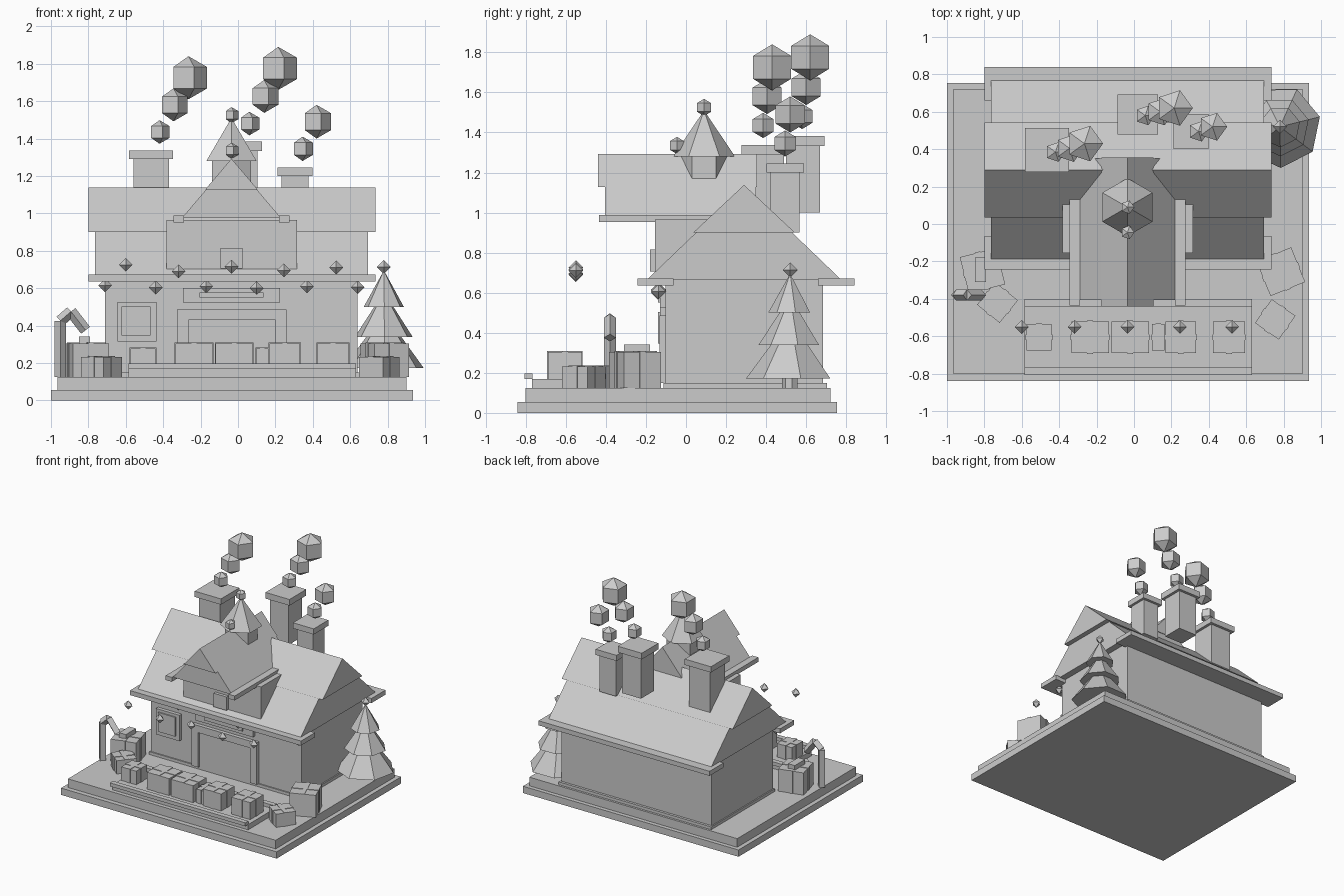
import bpy, bmesh, math
from mathutils import Vector, Matrix

if "Cube" in bpy.data.objects:
    bpy.data.objects.remove(bpy.data.objects["Cube"])

grey = bpy.data.materials.new("light_grey")
grey.diffuse_color = (0.6, 0.6, 0.6, 1)
grey.use_nodes = True
grey.node_tree.nodes["Principled BSDF"].inputs["Base Color"].default_value = grey.diffuse_color


def finish(name, bm):
    bmesh.ops.recalc_face_normals(bm, faces=bm.faces)
    me = bpy.data.meshes.new(name)
    bm.to_mesh(me)
    bm.free()
    me.materials.append(grey)
    ob = bpy.data.objects.new(name, me)
    bpy.context.collection.objects.link(ob)
    return ob


def box(name, x0, x1, y0, y1, z0, z1):
    bm = bmesh.new()
    bmesh.ops.create_cube(bm, size=1)
    bmesh.ops.scale(bm, vec=(x1 - x0, y1 - y0, z1 - z0), verts=bm.verts)
    bmesh.ops.translate(bm, vec=((x0 + x1) / 2, (y0 + y1) / 2, (z0 + z1) / 2), verts=bm.verts)
    return finish(name, bm)


def lathe(name, loc, profile, n, phase=0):
    """Low-poly turned shape from (radius, height) pairs."""
    bm = bmesh.new()
    rings = []
    for r, z in profile:
        if r == 0:
            rings.append([bm.verts.new((0, 0, z))] * n)
        else:
            rings.append([bm.verts.new((r * math.cos(phase + 2 * math.pi * i / n),
                                        r * math.sin(phase + 2 * math.pi * i / n), z)) for i in range(n)])
    for a, b in zip(rings, rings[1:]):
        for i in range(n):
            j = (i + 1) % n
            bm.faces.new(list(dict.fromkeys([a[i], a[j], b[j], b[i]])))
    for ring, r in ((rings[0], profile[0][0]), (rings[-1], profile[-1][0])):
        if r > 0:
            bm.faces.new(ring)
    ob = finish(name, bm)
    ob.location = loc
    return ob


def ball(name, loc, r, n=5):
    return lathe(name, loc, [(0, -r), (.866 * r, -r / 2), (.866 * r, r / 2), (0, r)], n)


def prism(name, pts, axis, lo, hi):
    """Extrude a profile: (y,z) along x, or (x,z) along y."""
    bm = bmesh.new()
    put = (lambda p, t: (t, p[0], p[1])) if axis == 'x' else (lambda p, t: (p[0], t, p[1]))
    a = [bm.verts.new(put(p, lo)) for p in pts]
    b = [bm.verts.new(put(p, hi)) for p in pts]
    bm.faces.new(a)
    bm.faces.new(b)
    for i in range(len(pts)):
        j = (i + 1) % len(pts)
        bm.faces.new([a[i], a[j], b[j], b[i]])
    return finish(name, bm)


def present(name, x, y, z, sx, sy, h, rot=0):
    """Box with two crossing ribbons."""
    w, e = .03, .004
    for part, dx, dy, dz in (("box", sx, sy, h), ("ribbon_x", sx + 2 * e, w, h + e), ("ribbon_y", w, sy + 2 * e, h + e)):
        ob = box(name + "_" + part, -dx / 2, dx / 2, -dy / 2, dy / 2, 0, dz)
        ob.location = (x, y, z)
        ob.rotation_euler.z = math.radians(rot)


CX = -.035  # centre line of the house

# stepped base
box("base_lower", -1.0, .935, -.84, .755, 0, .055)
box("base_upper", -.965, .9, -.802, .722, .055, .125)

# house walls, footing, eaves
box("footing", -.72, .65, -.112, .705, .125, .148)
box("house_walls", -.71, .64, -.102, .685, .125, .68)
for name, y0 in (("front_eave_board", -.243), ("back_eave_board", .66)):
    box(name, -.8, .735, y0, y0 + .18, .635, .672)

# main roof: lower body and wider upper gable
prism("main_roof", [(-.195, .665), (.775, .665), (.29, 1.13)], 'x', -.765, .695)
prism("main_roof_top", [(.036, .9), (.544, .9), (.29, 1.138)], 'x', -.8, .735)

# dormer with its own roof
box("dormer_walls", CX - .347, CX + .35, -.155, .16, .7, .965)
box("dormer_window", CX - .058, CX + .058, -.18, -.15, .705, .815)
prism("dormer_roof", [(CX - .265, .975), (CX + .265, .975), (CX, 1.287)], 'y', -.405, .35)
prism("dormer_roof_top", [(CX - .14, 1.128), (CX + .14, 1.128), (CX, 1.292)], 'y', -.44, .355)
for s in (-1, 1):
    a, b = sorted((CX + s * .255, CX + s * .31))
    box("dormer_eave_board", a, b, -.435, .16, .952, .988)

# hexagonal turret
lathe("turret_column", (CX, .09, 0), [(.12, 1.05), (.12, 1.28)], 6, math.pi / 6)
lathe("turret_roof", (CX, .09, 0), [(.155, 1.28), (0, 1.51)], 6, math.pi / 6)
ball("turret_ball", (CX, .09, 1.525), .043)
ball("ridge_ball", (CX, -.045, 1.335), .043)

# chimneys: x, y, shaft width, cap width, bottom, cap bottom, cap top
for x, y, w, c, z0, z1, z2 in ((-.465, .395, .19, .235, .9, 1.29, 1.337),
                               (.02, .585, .17, .215, 1.0, 1.333, 1.383),
                               (.305, .495, .145, .187, .9, 1.2, 1.246)):
    box("chimney_shaft", x - w / 2, x + w / 2, y - w / 2, y + w / 2, z0, z1)
    box("chimney_cap", x - c / 2, x + c / 2, y - c / 2, y + c / 2, z1, z2)

# smoke puffs
for x, y, z, r in ((-.42, .385, 1.435, .063), (-.345, .405, 1.58, .088), (-.265, .43, 1.725, .115),
                   (.06, .58, 1.48, .063), (.14, .6, 1.625, .088), (.215, .62, 1.775, .115),
                   (.345, .495, 1.345, .065), (.42, .52, 1.49, .09)):
    ball("smoke_puff", (x, y, z), r)

# door, sign and window on the front wall
box("door_panel", -.265, .2, -.115, -.1, .148, .43)
for x0, x1 in ((-.325, -.265), (.2, .26)):
    box("door_jamb", x0, x1, -.132, -.1, .148, .43)
box("door_lintel", -.325, .26, -.132, -.1, .43, .487)
box("sign_board", -.295, .225, -.13, -.1, .523, .602)
box("sign_bar", -.205, .135, -.14, -.12, .55, .577)
box("window_frame", -.645, -.435, -.13, -.1, .315, .525)
box("window_pane", -.622, -.467, -.14, -.12, .347, .503)

# hanging lights
octa = [(0, -.037), (.037, 0), (0, .037)]
for x, z in ((-.6, .725), (-.317, .69), (CX, .715), (.245, .695), (.525, .71)):
    lathe("upper_light", (x, -.55, z), octa, 4)
for x, z in ((-.71, .615), (-.44, .603), (-.17, .61), (.1, .6), (.368, .61), (.64, .605)):
    lathe("lower_light", (x, -.137, z), octa, 4)

# conveyor with side rails
box("conveyor_belt", -.585, .63, -.77, -.43, .125, .168)
for y0 in (-.807, -.44):
    box("conveyor_rail", -.585, .63, y0, y0 + .04, .168, .196)

# presents on the belt: x, width, top height
for x, w, top in ((-.508, .135, .278), (-.235, .2, .305), (-.02, .2, .305),
                  (.13, .065, .278), (.25, .165, .305), (.508, .17, .305)):
    d = .17 if top > .3 else .14
    present("belt_present", x, -.605, .165, w, d, top - .165)

# presents on the ground
present("left_big_present", -.81, -.25, .125, .2, .2, .18, 14)
present("left_small_present", -.73, -.42, .125, .155, .155, .107, -39)
present("right_big_present", .785, -.255, .125, .2, .2, .18, 22)
present("right_small_present", .755, -.51, .125, .155, .155, .107, -35)
box("left_bow", -.85, -.79, -.31, -.18, .3, .342)

# bent striped stick
path = [(-.95, .125), (-.95, .425), (-.893, .475), (-.815, .375)]
for (x0, z0), (x1, z1) in zip(path, path[1:]):
    d = Vector((x1 - x0, 0, z1 - z0))
    rod = lathe("bent_stick", (x0, -.38, z0), [(.03, 0), (.03, d.length)], 4)
    rod.rotation_euler.y = math.atan2(d.x, d.z)

# tree
TX, TY, PH = .78, .52, math.radians(14)
lathe("tree_trunk", (TX, TY, 0), [(.04, .125), (.04, .2)], 7, PH)
for r, z0, z1 in ((.22, .172, .47), (.158, .34, .58), (.11, .5, .695)):
    lathe("tree_tier", (TX, TY, 0), [(r, z0), (0, z1)], 7, PH)
lathe("tree_top_light", (TX, TY, .713), octa, 4)
